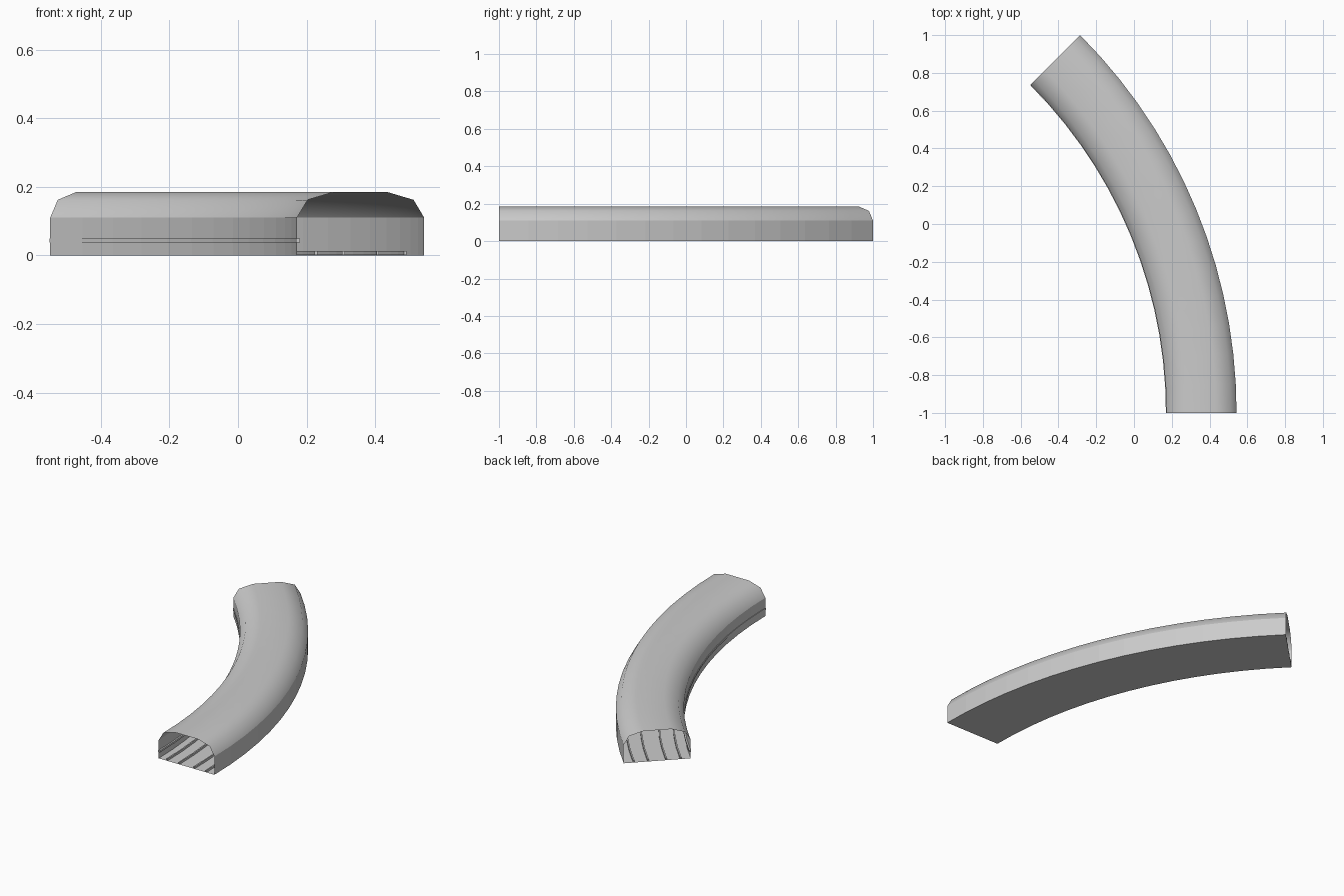
import bpy, bmesh, math

if "Cube" in bpy.data.objects:
    bpy.data.objects.remove(bpy.data.objects["Cube"])

CX, CY = -2.285, -1.0      # centre of the bend
SWEEP, SEGS = math.radians(45), 14


def sweep(name, profile, closed=True, smooth_spans=(), caps=False):
    """Sweep an (x, z) profile, placed at the front end, around the bend."""
    bm = bmesh.new()
    rings = []
    for i in range(SEGS + 1):
        a = SWEEP * i / SEGS
        rings.append([bm.verts.new((CX + (x - CX) * math.cos(a),
                                    CY + (x - CX) * math.sin(a), z))
                      for x, z in profile])
    n = len(profile)
    for r0, r1 in zip(rings, rings[1:]):
        for j in range(n if closed else n - 1):
            k = (j + 1) % n
            f = bm.faces.new((r0[j], r0[k], r1[k], r1[j]))
            f.smooth = j in smooth_spans
    if caps:
        bm.faces.new(rings[0])
        bm.faces.new(rings[-1][::-1])
    bmesh.ops.recalc_face_normals(bm, faces=bm.faces)
    # keep the roof/wall boundary crisp
    for e in bm.edges:
        if len(e.link_faces) == 2 and e.link_faces[0].smooth != e.link_faces[1].smooth:
            e.smooth = False
    me = bpy.data.meshes.new(name)
    bm.to_mesh(me)
    bm.free()
    ob = bpy.data.objects.new(name, me)
    bpy.context.collection.objects.link(ob)
    return ob


def bar(name, x, z, w, h):
    sweep(name, [(x - w / 2, z), (x + w / 2, z),
                 (x + w / 2, z + h), (x - w / 2, z + h)], caps=True)


# Tunnel shell: floor, straight walls, chamfered roof, open at both ends
MID = 0.3575
half = [(0.1855, 0.0), (0.1855, 0.11), (0.1545, 0.162), (0.0775, 0.185)]
shell = [(MID + x, z) for x, z in half] + [(MID - x, z) for x, z in reversed(half)]
sweep("tunnel_shell", shell, smooth_spans=(1, 2, 3, 4, 5))

# Two tracks of two rails on the floor
for t, side in (("outer", 1), ("inner", -1)):
    for i, off in enumerate((0.05, 0.13)):
        bar(f"{t}_track_rail_{i + 1}", MID + side * off, 0.001, 0.008, 0.012)

# Slim conduit along the inner wall
bar("wall_conduit", 0.175, 0.038, 0.012, 0.011)
